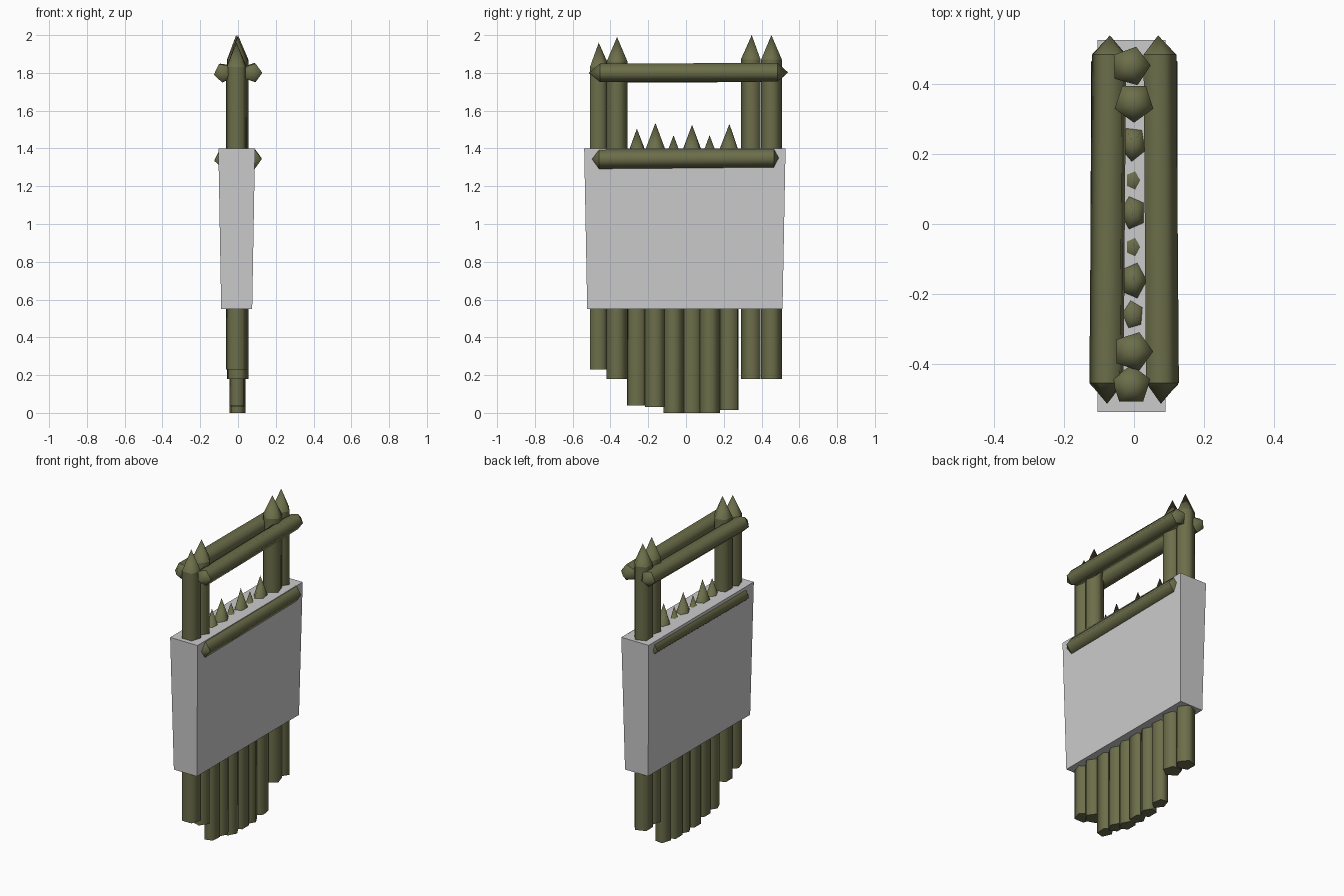
import bpy, bmesh, math
from mathutils import Vector

if "Cube" in bpy.data.objects:
    bpy.data.objects.remove(bpy.data.objects["Cube"])


def material(name, rgb):
    m = bpy.data.materials.new(name)
    m.diffuse_color = (*rgb, 1)
    m.use_nodes = True
    m.node_tree.nodes["Principled BSDF"].inputs["Base Color"].default_value = m.diffuse_color
    return m


WOOD = material("olive_wood", (0.150, 0.156, 0.068))
STONE = material("plain_grey", (0.60, 0.60, 0.60))


def finish(bm, name, mat):
    bmesh.ops.recalc_face_normals(bm, faces=bm.faces)
    me = bpy.data.meshes.new(name)
    bm.to_mesh(me)
    bm.free()
    me.materials.append(mat)
    ob = bpy.data.objects.new(name, me)
    bpy.context.collection.objects.link(ob)
    return ob


def pole(name, start, end, r, tip_end, tip_start=0, turn=0, squash=1.0):
    """Five-sided log from start to end, sharpened at one or both ends."""
    a, b = Vector(start), Vector(end)
    d = (b - a).normalized()
    u = Vector((1, 0, 0))
    v = Vector((0, 1, 0)) if abs(d.z) > 0.5 else Vector((0, 0, 1))
    bm = bmesh.new()

    def ring(c):
        out = []
        for i in range(5):
            t = math.radians(turn + 72 * i)
            out.append(bm.verts.new(c + u * r * squash * math.cos(t) + v * r * math.sin(t)))
        return out

    low, high = ring(a + d * tip_start), ring(b - d * tip_end)
    for i in range(5):
        j = (i + 1) % 5
        bm.faces.new((low[i], low[j], high[j], high[i]))
    for loop, point, tip in ((low, a, tip_start), (high, b, tip_end)):
        if tip:
            apex = bm.verts.new(point)
            for i in range(5):
                bm.faces.new((loop[i], loop[(i + 1) % 5], apex))
        else:
            bm.faces.new(loop).smooth = False
    # smooth sides, hard shoulders
    for f in bm.faces:
        f.smooth = len(f.verts) < 5
    for loop in (low, high):
        for i in range(5):
            bm.edges.get((loop[i], loop[(i + 1) % 5])).smooth = False
    return finish(bm, name, WOOD)


# tall gate posts: x, y, bottom, tip, rotation
for i, (x, y, z0, z1, t) in enumerate([
        (-0.008, -0.462, 0.23, 1.96, 90), (-0.003, -0.365, 0.18, 1.99, 0),
        (0.0, 0.348, 0.18, 2.0, -90), (-0.01, 0.452, 0.18, 2.0, 2)]):
    pole(f"tall_post_{i + 1}", (x, y, z0), (x, y, z1), 0.058, 0.13, turn=t)

# short pointed stakes: y, bottom, tip, rotation
for i, (y, z0, z1, t) in enumerate([
        (-0.26, 0.04, 1.505, 30), (-0.162, 0.03, 1.535, 0), (-0.066, 0.0, 1.47, 0),
        (0.032, 0.0, 1.525, 36), (0.125, 0.0, 1.47, 0), (0.23, 0.015, 1.53, -95)]):
    pole(f"short_stake_{i + 1}", (-0.003, y, z0), (-0.003, y, z1), 0.057, 0.145,
         turn=t, squash=0.75)

# horizontal rails, one pair high and one pair low
for side, s, t in (("right", 1, 0), ("left", -1, 190)):
    pole(f"upper_rail_{side}", (s * 0.077, -0.515, 1.80), (s * 0.069, 0.54, 1.803),
         0.052, 0.055, 0.06, turn=t)
    pole(f"lower_rail_{side}", (s * 0.072, -0.515, 1.343), (s * 0.07, 0.505, 1.35),
         0.054, 0.04, 0.055, turn=t)

# tapered wall slab
bm = bmesh.new()
bmesh.ops.create_cube(bm, size=2)
for w in bm.verts:
    top = w.co.z > 0
    w.co = (w.co.x * (0.097 if top else 0.082) - 0.007,
            w.co.y * (0.533 if top else 0.517) - 0.006,
            1.40 if top else 0.55)
finish(bm, "wall_slab", STONE)
